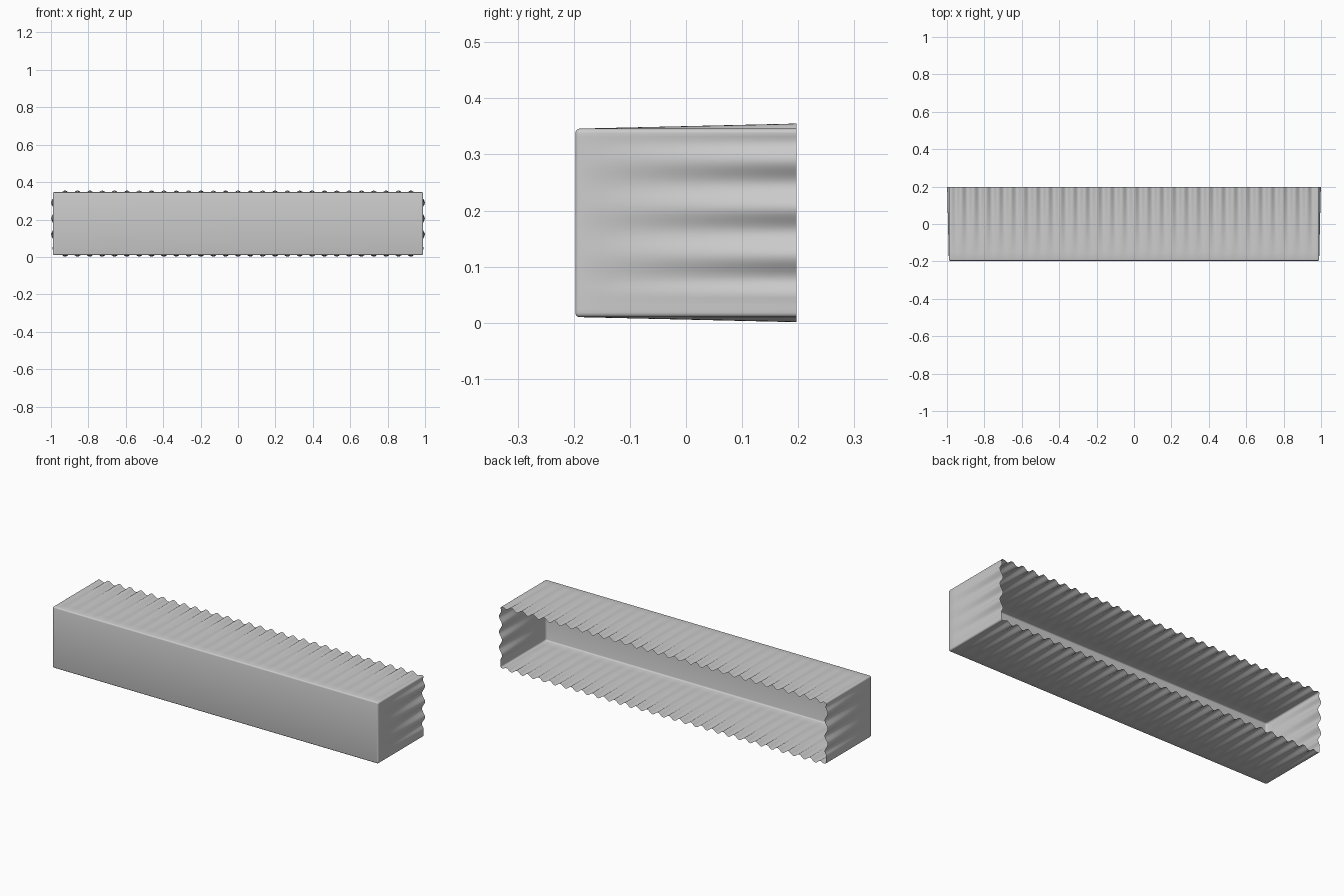
import bpy, bmesh, math

if "Cube" in bpy.data.objects:
    bpy.data.objects.remove(bpy.data.objects["Cube"])

HX, HZ, CZ = 0.99, 0.168, 0.178      # half width, half height, centre height
Y0, Y1 = -0.197, 0.197               # closed front, open back
AMP, R = 0.009, 0.008                # pleat depth at the hem, corner radius


def fade(d, width=0.03):
    return max(0.0, min(1.0, d / width))


def long_wave(x):
    return math.cos(2 * math.pi * x / 0.066) * fade(HX - R - abs(x))


def end_wave(z):
    return math.cos(2 * math.pi * (z - 0.205) / 0.085) * fade(z - 0.04) * fade(CZ + HZ - R - z)


def perimeter():
    """Points (x, z, normal x, normal z, pleat weight) round the rectangle."""
    pts = []
    lx, lz = HX - R, HZ - R
    n_long, n_end = 300, 48

    def corner(cx, cz, a0):
        for i in range(1, 4):
            a = math.radians(a0 + i * 22.5)
            c, s = math.cos(a), math.sin(a)
            pts.append((cx + R * c, cz + R * s, c, s, 0))

    for i in range(n_end + 1):
        z = CZ - lz + 2 * lz * i / n_end
        pts.append((HX, z, 1, 0, end_wave(z)))
    corner(lx, CZ + lz, 0)
    for i in range(n_long + 1):
        x = lx - 2 * lx * i / n_long
        pts.append((x, CZ + HZ, 0, 1, long_wave(x)))
    corner(-lx, CZ + lz, 90)
    for i in range(n_end + 1):
        z = CZ + lz - 2 * lz * i / n_end
        pts.append((-HX, z, -1, 0, end_wave(z)))
    corner(-lx, CZ - lz, 180)
    for i in range(n_long + 1):
        x = -lx + 2 * lx * i / n_long
        pts.append((x, CZ - HZ, 0, -1, long_wave(x)))
    corner(lx, CZ - lz, 270)
    return pts


# Rows from the rounded front rim to the hem: (y, inset, pleat strength)
RIM = 0.007
rows = [(Y0 + RIM * (1 - math.cos(a)), RIM * (1 - math.sin(a)), 0)
        for a in (0, math.pi / 6, math.pi / 3, math.pi / 2)]
N = 10
ys = Y0 + RIM
rows += [(ys + (Y1 - ys) * i / N, 0, i / N) for i in range(1, N + 1)]

bm = bmesh.new()
pts = perimeter()
rings = []
for y, inset, k in rows:
    ring = []
    for x, z, nx, nz, w in pts:
        d = AMP * k * w - inset
        ring.append(bm.verts.new((x + nx * d, y, z + nz * d)))
    rings.append(ring)
m = len(pts)
for a, b in zip(rings, rings[1:]):
    for i in range(m):
        j = (i + 1) % m
        bm.faces.new((a[i], a[j], b[j], b[i]))
# Flat front panel
bm.faces.new(rings[0])
bmesh.ops.recalc_face_normals(bm, faces=bm.faces)
front = min(bm.faces, key=lambda f: f.calc_center_median().y)
if front.normal.y > 0:
    bmesh.ops.reverse_faces(bm, faces=bm.faces)

mesh = bpy.data.meshes.new("pleated_cover")
bm.to_mesh(mesh)
bm.free()
cover = bpy.data.objects.new("pleated_cover", mesh)
bpy.context.collection.objects.link(cover)
bpy.context.view_layer.objects.active = cover
cover.select_set(True)
bpy.ops.object.shade_smooth_by_angle(angle=math.radians(40))
